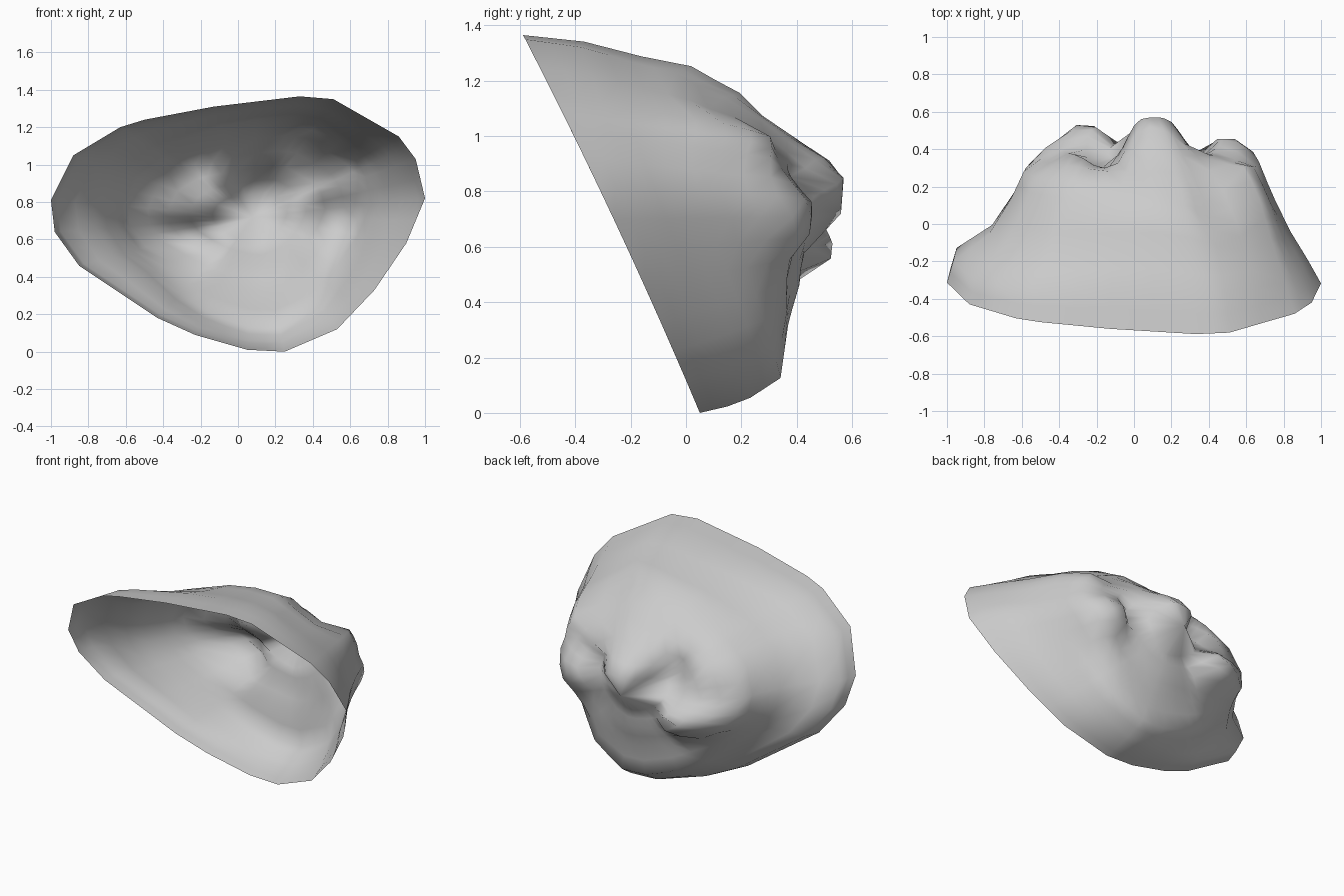
import bpy, bmesh, math

cube = bpy.data.objects.get("Cube")
if cube:
    bpy.data.objects.remove(cube, do_unlink=True)

# Outline of the open mouth (x, z)
RIM = [(1, .82), (.95, 1.03), (.86, 1.15), (.51, 1.35), (.33, 1.365), (-.13, 1.31),
       (-.5, 1.24), (-.63, 1.2), (-.88, 1.05), (-1, .81), (-.98, .64), (-.85, .46),
       (-.43, .18), (-.23, .09), (.05, .01), (.25, 0), (.53, .12), (.73, .33), (.9, .58)]
CX, CZ = .08, .72

# Wall rings: (scale, depth) towards +x, up, -x and down, from the rim inwards
RINGS = [((1, -.32), (1, -.58), (1, -.31), (1, .05)),
         ((.92, -.19), (.97, -.35), (.97, -.2), (.97, .15)),
         ((.82, -.04), (.89, -.14), (.79, -.05), (.93, .23)),
         ((.73, .13), (.84, .04), (.68, .14), (.83, .34)),
         ((.64, .32), (.68, .2), (.62, .28), (.55, .37)),
         ((.42, .38), (.42, .34), (.42, .38), (.36, .41)),
         ((.2, .41), (.2, .4), (.2, .41), (.2, .42))]

# Knobs and dents on the back: x, z, height, radius
BUMPS = [(.1, .82, .17, .17), (-.26, .59, .15, .12), (-.44, .63, .09, .1),
         (.52, .71, .1, .13), (-.14, .85, -.1, .12), (.35, .78, -.05, .1),
         (.44, 1.15, -.08, .14), (.68, 1.06, .08, .13)]


def midpoints(points, closed):
    """Insert a point halfway between neighbours."""
    out = []
    for i, p in enumerate(points):
        out.append(p)
        if closed or i + 1 < len(points):
            q = points[(i + 1) % len(points)]
            out.append(tuple((a + b) / 2 for a, b in zip(p, q)))
    return out


def bump(x, z):
    """Flat-topped knobs with steep sides."""
    return sum(h * math.exp(-(((x - bx) ** 2 + (z - bz) ** 2) / r ** 2) ** 1.6)
               for bx, bz, h, r in BUMPS)


def column(x, z):
    """Points from the rim inwards along one direction."""
    a = math.atan2(z - CZ, x - CX)
    c, s = math.cos(a), math.sin(a)
    side, height = (0 if c > 0 else 2), (1 if s > 0 else 3)
    path = [tuple(ring[side][k] * c * c + ring[height][k] * s * s for k in (0, 1))
            for ring in RINGS]
    # Keep the walls parallel to the slanted mouth near the rim
    shift = .05 - .42 * z - .035 * z * z - path[0][1]
    points = []
    for scale, y in midpoints(path, False):
        px, pz = CX + (x - CX) * scale, CZ + (z - CZ) * scale
        y += shift * max(0, (scale - .5) / .5)
        points.append((px, y + bump(px, pz) * min(1, (1 - scale) * 4), pz))
    return points


# Hollow shell, skinned between the columns and closed at the back
bm = bmesh.new()
cols = [[bm.verts.new(p) for p in column(x, z)] for x, z in midpoints(RIM, True)]
tip = bm.verts.new((CX, .42 + bump(CX, CZ), CZ))
for i, col in enumerate(cols):
    nxt = cols[(i + 1) % len(cols)]
    for k in range(len(col) - 1):
        bm.faces.new((col[k], col[k + 1], nxt[k + 1], nxt[k]))
    bm.faces.new((col[-1], tip, nxt[-1]))
bm.normal_update()
if tip.normal.y < 0:
    bmesh.ops.reverse_faces(bm, faces=bm.faces[:])
for f in bm.faces:
    f.smooth = True
mesh = bpy.data.meshes.new("hollow_shell")
bm.to_mesh(mesh)
bm.free()
shell = bpy.data.objects.new("hollow_shell", mesh)
bpy.context.collection.objects.link(shell)

# Plain grey
grey = bpy.data.materials.new("light_grey")
grey.use_nodes = True
colour = (.6, .6, .6, 1)
grey.diffuse_color = colour
grey.node_tree.nodes["Principled BSDF"].inputs["Base Color"].default_value = colour
mesh.materials.append(grey)
